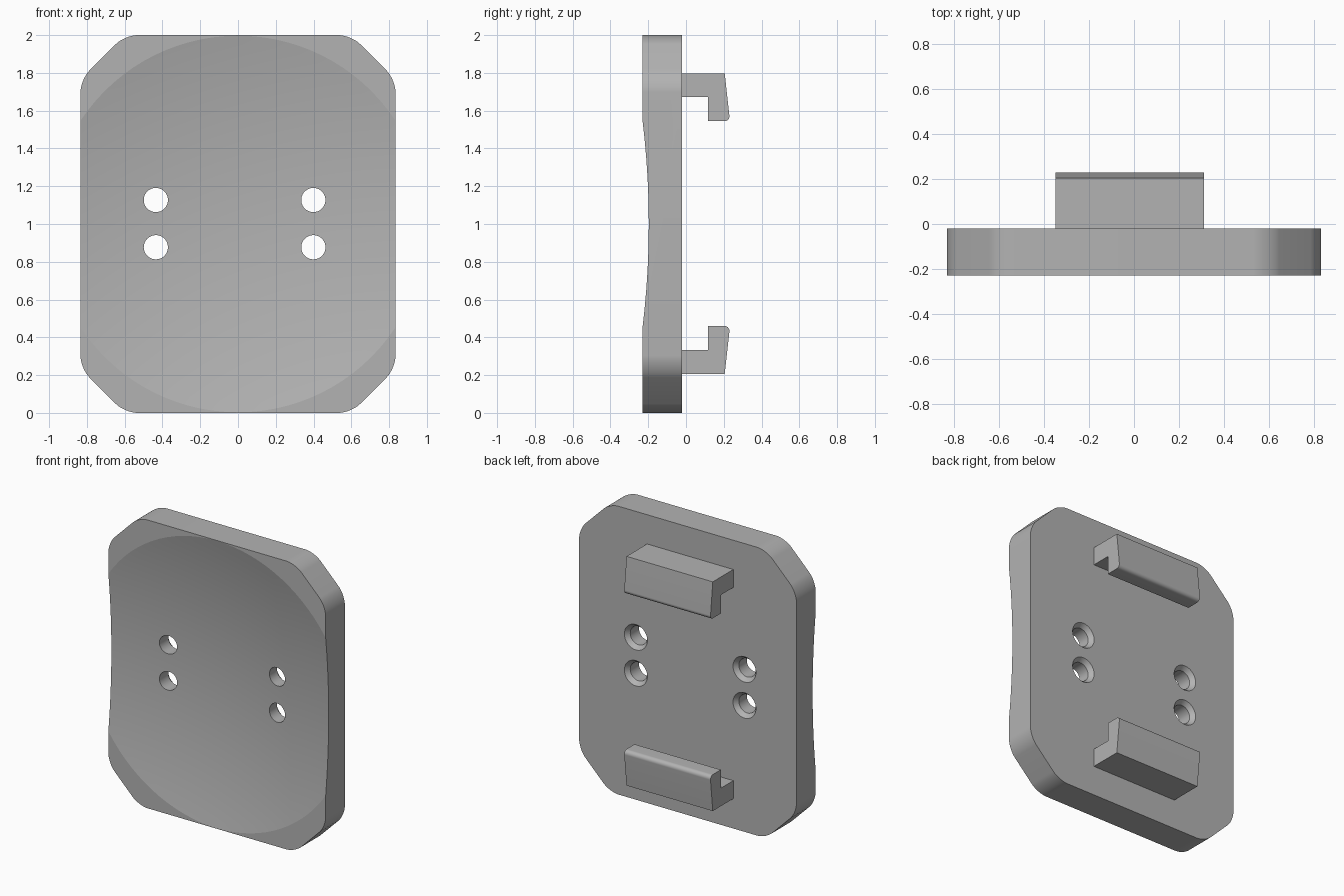
import bpy, bmesh, math

cube = bpy.data.objects.get("Cube")
if cube:
    bpy.data.objects.remove(cube, do_unlink=True)

grey = bpy.data.materials.new("plain grey")
grey.use_nodes = True
colour = (0.45, 0.45, 0.45, 1)
grey.diffuse_color = colour
grey.node_tree.nodes["Principled BSDF"].inputs["Base Color"].default_value = colour

FRONT, BACK = -0.23, -0.02
MID_X = -0.018


def make_object(name, bm):
    bmesh.ops.recalc_face_normals(bm, faces=bm.faces)
    mesh = bpy.data.meshes.new(name)
    bm.to_mesh(mesh)
    bm.free()
    obj = bpy.data.objects.new(name, mesh)
    mesh.materials.append(grey)
    bpy.context.collection.objects.link(obj)
    return obj


def prism(name, points, vector, rounded, radius_offset, segments):
    """Extrude an outline after rounding the chosen corners."""
    bm = bmesh.new()
    verts = [bm.verts.new(p) for p in points]
    bm.faces.new(verts)
    bmesh.ops.bevel(bm, geom=[verts[i] for i in rounded], offset=radius_offset,
                    segments=segments, profile=0.5, affect='VERTICES')
    new = bmesh.ops.extrude_face_region(bm, geom=bm.faces[:])["geom"]
    bmesh.ops.translate(bm, vec=vector,
                        verts=[v for v in new if isinstance(v, bmesh.types.BMVert)])
    return make_object(name, bm)


def lathe(name, profile, x, z, steps):
    """Closed solid turned about the y axis; profile is (radius, y)."""
    bm = bmesh.new()
    rings = []
    for r, y in profile:
        if r == 0:
            rings.append([bm.verts.new((x, y, z))] * steps)
        else:
            rings.append([bm.verts.new((x + r * math.cos(a), y, z + r * math.sin(a)))
                          for a in (math.tau * i / steps for i in range(steps))])
    for lower, upper in zip(rings, rings[1:]):
        for i in range(steps):
            j = (i + 1) % steps
            corners = dict.fromkeys((lower[i], lower[j], upper[j], upper[i]))
            bm.faces.new(list(corners))
    return make_object(name, bm)


def cut(target, cutter):
    cutter.hide_render = True
    mod = target.modifiers.new("cut", 'BOOLEAN')
    mod.operation, mod.solver, mod.object = 'DIFFERENCE', 'EXACT', cutter
    bpy.context.view_layer.objects.active = target
    bpy.ops.object.modifier_apply(modifier=mod.name)
    bpy.data.objects.remove(cutter, do_unlink=True)


def smooth(obj):
    bpy.ops.object.select_all(action='DESELECT')
    obj.select_set(True)
    bpy.context.view_layer.objects.active = obj
    bpy.ops.object.shade_smooth_by_angle(angle=math.radians(11))


# Plate: rectangle with chamfered, softened corners
W, C = 0.834, 0.235
quarter = [(W, 1 - C), (W - C, 1)]
outline = quarter + [(-x, z) for x, z in reversed(quarter)]
outline += [(-x, -z) for x, z in outline]
plate = prism("plate", [(x, FRONT, 1 + z) for x, z in outline],
              (0, BACK - FRONT, 0), range(len(outline)), 0.068, 10)

# Shallow round dish in the front
RIM, DEPTH, RINGS = 0.997, 0.11, 24
dish = [(1.2 * i / RINGS, FRONT + DEPTH * (1 - (1.2 * i / RINGS / RIM) ** 2))
        for i in range(RINGS + 1)]
dish += [(1.2, FRONT - 0.4), (0, FRONT - 0.4)]
cut(plate, lathe("dish_cutter", dish, 0, 1, 96))

# Four screw holes, countersunk from the back
hole = [(0, FRONT - 0.1), (0.064, FRONT - 0.1), (0.064, BACK - 0.03),
        (0.088, BACK), (0.088, BACK + 0.05), (0, BACK + 0.05)]
for side in (-1, 1):
    for z in (0.877, 1.127):
        cut(plate, lathe("hole_cutter", hole, MID_X + side * 0.417, z, 64))
smooth(plate)

# Upper and lower hooks, mirrored in height
hook = [(BACK, 0.795), (0.205, 0.795), (0.233, 0.542),
        (0.117, 0.542), (0.117, 0.67), (BACK, 0.67)]
for name, sign in (("upper_hook", 1), ("lower_hook", -1)):
    points = [(MID_X - 0.331, y, 1.002 + sign * z) for y, z in hook]
    smooth(prism(name, points, (0.662, 0, 0), [2], 0.03, 12))
